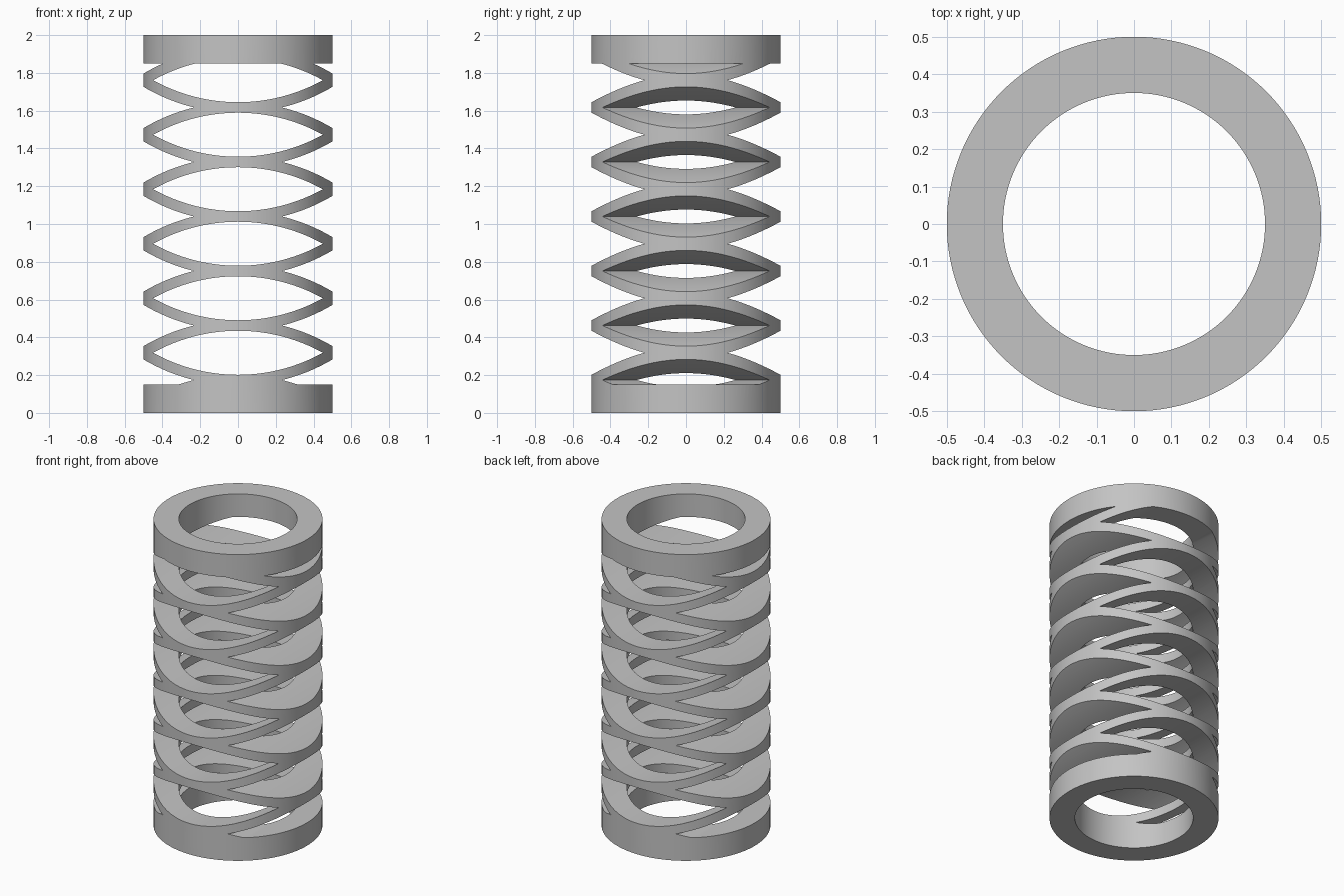
import bpy, bmesh, math

cube = bpy.data.objects.get("Cube")
if cube:
    bpy.data.objects.remove(cube, do_unlink=True)

OUTER, INNER, HEIGHT = 0.5, 0.35, 2.0
LOW, HIGH = 0.15, 1.85            # inner faces of the solid end rings
PITCH, FIRST_JOIN, TURNS = 0.2886, 0.174, 6
R_IN, R_OUT = 0.924, 0.98         # arc radii of the two edges of a leaf
LENS_HALF, JOIN_SAG = 0.1165, 0.028


def sag(x, r):
    return r - math.sqrt(r * r - x * x)


def reach(s, r):
    return math.sqrt(r * r - (r - s) ** 2)


def clamp(z):
    return min(max(z, LOW), HIGH)


def add_prism(bm, outline):
    """Solid with an x-z outline, running right through along y."""
    clean = []
    for p in outline:
        if not clean or math.dist(p, clean[-1]) > 1e-5:
            clean.append(p)
    if math.dist(clean[0], clean[-1]) < 1e-5:
        clean.pop()
    face = bm.faces.new([bm.verts.new((x, -0.6, z)) for x, z in clean])
    out = bmesh.ops.extrude_face_region(bm, geom=[face])
    moved = [v for v in out["geom"] if isinstance(v, bmesh.types.BMVert)]
    bmesh.ops.translate(bm, verts=moved, vec=(0, 1.2, 0))


def make_object(name, bm):
    bmesh.ops.recalc_face_normals(bm, faces=bm.faces)
    mesh = bpy.data.meshes.new(name)
    bm.to_mesh(mesh)
    bm.free()
    obj = bpy.data.objects.new(name, mesh)
    bpy.context.collection.objects.link(obj)
    return obj


def span(a, b, n):
    return [a + (b - a) * i / n for i in range(n + 1)]


# Tube: a rectangular section swept round the z axis
bm = bmesh.new()
SEGMENTS = 128
section = [(INNER, 0), (OUTER, 0), (OUTER, HEIGHT), (INNER, HEIGHT)]
rings = []
for i in range(SEGMENTS):
    a = math.tau * i / SEGMENTS
    rings.append([bm.verts.new((r * math.cos(a), r * math.sin(a), z)) for r, z in section])
for i, ring in enumerate(rings):
    nxt = rings[(i + 1) % SEGMENTS]
    for j in range(4):
        k = (j + 1) % 4
        bm.faces.new((ring[j], nxt[j], nxt[k], ring[k]))
spring = make_object("wave_spring", bm)

# Cutters: lens openings between joins, and side notches at each join
bm = bmesh.new()
half_width = reach(LENS_HALF, R_IN)
for i in range(TURNS):
    mid = FIRST_JOIN + PITCH * (i + 0.5)
    xs = span(-half_width, half_width, 36)
    edge = [(x, LENS_HALF - sag(x, R_IN)) for x in xs]
    lower = [(x, clamp(mid - h)) for x, h in edge]
    upper = [(x, clamp(mid + h)) for x, h in edge]
    add_prism(bm, lower + upper[::-1])

for i in range(TURNS + 1):
    join = FIRST_JOIN + PITCH * i
    start = reach(JOIN_SAG + max(0, join - HIGH), R_OUT)
    edge = [(x, sag(x, R_OUT) - JOIN_SAG) for x in span(start, 0.51, 18)]
    lower = [(x, clamp(join - h)) for x, h in edge]
    upper = [(x, clamp(join + h)) for x, h in edge]
    for side in (-1, 1):
        add_prism(bm, [(side * x, z) for x, z in lower + upper[::-1]])
cutter = make_object("slot_cutter", bm)
cutter.hide_render = True

# Cut the slots
cut = spring.modifiers.new("slots", "BOOLEAN")
cut.operation = "DIFFERENCE"
cut.solver = "EXACT"
cut.object = cutter
bpy.ops.object.select_all(action="DESELECT")
spring.select_set(True)
bpy.context.view_layer.objects.active = spring
bpy.ops.object.modifier_apply(modifier=cut.name)
bpy.data.objects.remove(cutter, do_unlink=True)

# Plain grey finish
grey = bpy.data.materials.new("plain_grey")
grey.use_nodes = True
colour = (0.55, 0.55, 0.55, 1)
grey.diffuse_color = colour
grey.node_tree.nodes["Principled BSDF"].inputs["Base Color"].default_value = colour
spring.data.materials.clear()
spring.data.materials.append(grey)
bpy.ops.object.shade_smooth_by_angle(angle=math.radians(30))
